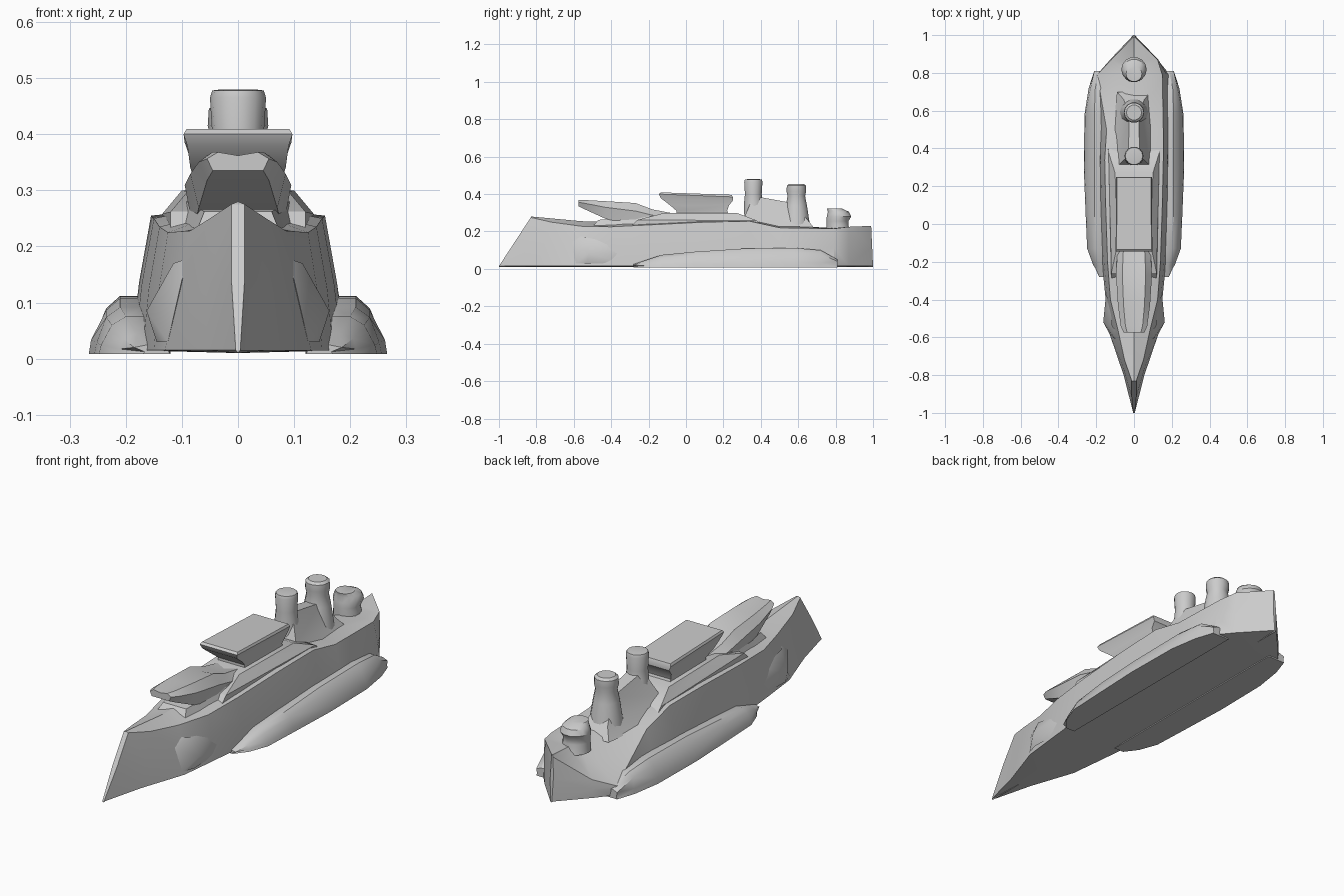
import bpy, bmesh, math


def loft(name, rings):
    """Skin a row of equal-length closed rings and cap both ends."""
    bm = bmesh.new()
    vs = [[bm.verts.new(p) for p in ring] for ring in rings]
    n = len(vs[0])
    for a, b in zip(vs, vs[1:]):
        for i in range(n):
            j = (i + 1) % n
            bm.faces.new((a[i], a[j], b[j], b[i]))
    bm.faces.new(vs[0])
    bm.faces.new(vs[-1])
    bmesh.ops.remove_doubles(bm, verts=bm.verts, dist=0.0005)
    bmesh.ops.triangulate(bm, faces=bm.faces)
    bmesh.ops.recalc_face_normals(bm, faces=bm.faces)
    me = bpy.data.meshes.new(name)
    bm.to_mesh(me)
    bm.free()
    ob = bpy.data.objects.new(name, me)
    bpy.context.collection.objects.link(ob)
    bpy.context.view_layer.objects.active = ob
    ob.select_set(True)
    bpy.ops.object.shade_smooth_by_angle(angle=math.radians(30))
    ob.select_set(False)
    return ob


def hull_ring(yb, yt, wb, right, left, zc):
    """Bottom y, deck y, bottom half width, right/left deck edge (x, z), centre z."""
    (xr, zr), (xl, zl) = right, left
    ym = (yb + yt) / 2
    return [(0, yb, .01), (wb, yb, .015), ((wb + xr) / 2 + .004, ym, (zr + .015) / 2),
            (xr, yt, zr), (0, yt, zc), (-xl, yt, zl),
            (-(wb + xl) / 2 - .004, ym, (zl + .015) / 2), (-wb, yb, .015)]


# Hull with raked bow; the left quarter of the stern slopes down to the waterline
hull = [
    (-1.0, -.83, .004, (.012, .275), (.012, .275), .28),
    (-.80, -.72, .055, (.050, .25), (.050, .25), .27),
    (-.58, -.56, .130, (.085, .228), (.085, .228), .255),
    (-.40, -.40, .150, (.125, .225), (.125, .225), .25),
    (-.20, -.20, .170, (.140, .235), (.140, .235), .27),
    (.10, .10, .185, (.150, .25), (.150, .25), .28),
    (.34, .34, .190, (.155, .255), (.155, .255), .27),
    (.50, .50, .195, (.155, .22), (.145, .20), .235),
    (.79, .79, .190, (.150, .215), (.195, .06), .218),
    (.87, .87, .125, (.125, .225), (.120, .10), .222),
    (1.0, .99, .004, (.004, .23), (.004, .22), .23),
]
loft("hull", [hull_ring(*r) for r in hull])


def pod_ring(s, y, xo, xt, zt):
    """Low bulge section: outer foot, shoulder, crown, inner side."""
    return [(s * x, y, z) for x, z in
            ((.12, .008), (xo, .008), (xo - .004, zt * .25 + .006), (xt + .035, zt * .8),
             (xt + .01, zt), (xt - .03, zt), (.13, zt * .85))]


# Side bulges along the waterline
pod = [(-.28, .17, .15, .025), (-.22, .215, .17, .045), (-.13, .248, .19, .075),
       (.05, .256, .20, .092), (.30, .266, .20, .108), (.58, .262, .20, .112),
       (.72, .24, .195, .10), (.81, .21, .175, .05)]
for side, s in (("right", 1), ("left", -1)):
    loft(side + "_bulge", [pod_ring(s, *p) for p in pod])
    # Wedge-shaped fin on the shoulder of the bow
    loft(side + "_bow_fin", [
        [(s * .10, -.61, .14), (s * .125, -.59, .03), (s * .085, -.58, .18)],
        [(s * .163, -.52, .085), (s * .145, -.53, .03), (s * .115, -.54, .17)],
        [(s * .145, -.34, .08), (s * .14, -.34, .03), (s * .13, -.40, .14)]])


def box_ring(y0, y1, w0, w1, z0, z1=None):
    """Four corners in plan, front edge at z0 and back edge at z1."""
    z1 = z0 if z1 is None else z1
    return [(-w0, y0, z0), (w0, y0, z0), (w1, y1, z1), (-w1, y1, z1)]


# Deckhouse under the bridge
loft("deckhouse", [
    box_ring(-.32, .44, .12, .14, .20),
    box_ring(-.26, .38, .12, .135, .262, .258),
    box_ring(-.12, .27, .09, .10, .298, .30)])

# Bridge: flat overhanging slab on a tapered neck
loft("bridge", [
    box_ring(-.05, .23, .07, .075, .285),
    box_ring(-.05, .22, .07, .075, .31),
    box_ring(-.085, .23, .085, .085, .34),
    box_ring(-.135, .25, .09, .088, .378, .365),
    box_ring(-.145, .25, .097, .095, .40, .385),
    box_ring(-.135, .245, .092, .09, .409, .396)])

# Forward turret with an overhanging nose
nose = [(-.575, .045, .335, .368, .055), (-.54, .055, .318, .368, .07),
        (-.43, .07, .268, .362, .085), (-.27, .08, .23, .352, .095),
        (-.18, .085, .23, .318, .09), (-.06, .085, .24, .295, .08)]
loft("forward_turret", [
    [(-wb, y, zb), (wb, y, zb), (wt, y, zb * .35 + zt * .65),
     (wt * .65, y, zt), (0, y, zt - .006), (-wt * .65, y, zt),
     (-wt, y, zb * .35 + zt * .65)] for y, wb, zb, zt, wt in nose])

# Turret pedestal on the foredeck
loft("turret_pedestal", [
    box_ring(-.52, -.12, .085, .13, .20),
    box_ring(-.47, -.12, .06, .10, .262, .285)])


def stack(name, y, levels, sides=14):
    """Funnel from (radius, z, y offset) levels."""
    rings = []
    for r, z, dy in levels:
        rings.append([(r * math.cos(2 * math.pi * i / sides),
                       y + dy + r * math.sin(2 * math.pi * i / sides), z)
                      for i in range(sides)])
    loft(name, rings)


# Three funnels
stack("front_funnel", .36, [(.065, .20, .01), (.06, .27, .01), (.050, .36, 0),
                            (.046, .40, 0), (.050, .465, 0), (.046, .478, 0), (.03, .48, 0)])
stack("middle_funnel", .59, [(.08, .20, 0), (.072, .25, 0), (.058, .34, 0),
                             (.048, .39, 0), (.054, .415, 0), (.052, .445, 0), (.04, .455, 0)])
stack("rear_funnel", .815, [(.065, .19, 0), (.06, .235, -.005), (.06, .255, -.005),
                            (.067, .28, .003), (.058, .305, 0), (.042, .322, -.02)])

# Wedge-shaped casing joining the front two funnels
loft("funnel_casing", [
    box_ring(.28, .70, .13, .09, .20),
    box_ring(.31, .66, .085, .055, .27, .25),
    box_ring(.36, .58, .03, .025, .39, .35)])
